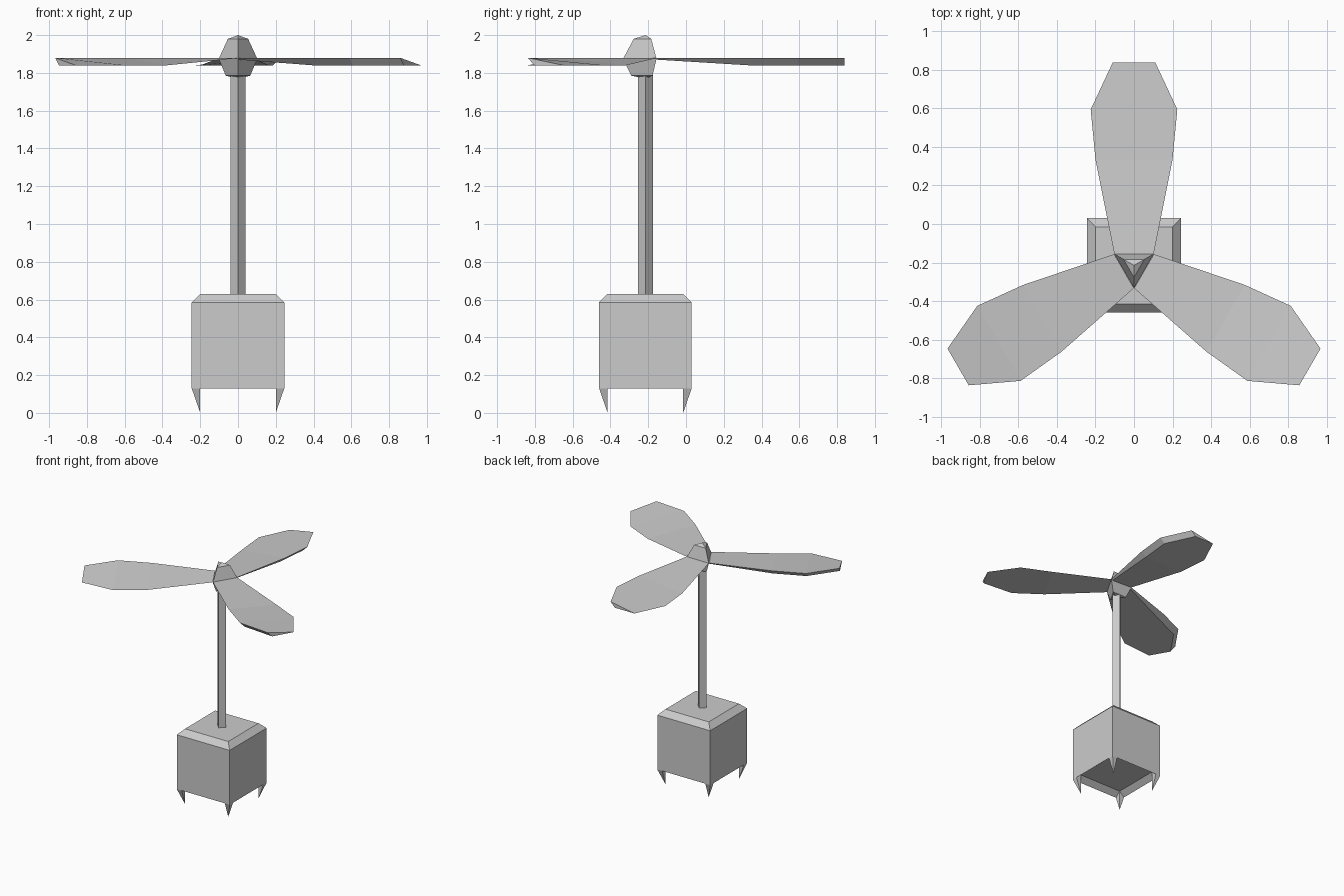
import bpy
import bmesh
from math import sin, cos, pi, radians
from mathutils import Matrix, Vector

if "Cube" in bpy.data.objects:
    bpy.data.objects.remove(bpy.data.objects["Cube"], do_unlink=True)

CENTRE = Vector((0, -0.215, 0))

grey = bpy.data.materials.new("plain grey")
grey.use_nodes = True
grey.diffuse_color = (0.6, 0.6, 0.6, 1)
grey.node_tree.nodes["Principled BSDF"].inputs["Base Color"].default_value = grey.diffuse_color


def finish(name, bm, turn=0):
    """Turn the mesh into a grey object standing on the shared axis."""
    bmesh.ops.recalc_face_normals(bm, faces=bm.faces)
    bm.transform(Matrix.Translation(CENTRE) @ Matrix.Rotation(turn, 4, "Z"))
    mesh = bpy.data.meshes.new(name)
    bm.to_mesh(mesh)
    bm.free()
    mesh.materials.append(grey)
    obj = bpy.data.objects.new(name, mesh)
    bpy.context.collection.objects.link(obj)
    return obj


def loft(bm, rings, cap_start=True, cap_end=True):
    """Skin matching rings of points; a single-point ring makes a tip."""
    rows = [[bm.verts.new(p) for p in ring] for ring in rings]
    for a, b in zip(rows, rows[1:]):
        n = max(len(a), len(b))
        for i in range(n):
            j = (i + 1) % n
            quad = [a[i % len(a)], a[j % len(a)], b[j % len(b)], b[i % len(b)]]
            bm.faces.new(list(dict.fromkeys(quad)))
    for row, cap in ((rows[0], cap_start), (rows[-1], cap_end)):
        if cap and len(row) > 2:
            bm.faces.new(row)


def ring(sides, radius, z, start):
    if radius == 0:
        return [(0, 0, z)]
    angles = [start + 2 * pi * i / sides for i in range(sides)]
    return [(radius * cos(a), radius * sin(a), z) for a in angles]


def lathe(name, sides, profile, start):
    bm = bmesh.new()
    loft(bm, [ring(sides, r, z, start) for r, z in profile])
    return finish(name, bm)


# Box with bevelled top and a shallow recess underneath
root2 = 2 ** 0.5
lathe("base_box", 4,
      [(0.2 * root2, 0.17), (0.245 * root2, 0.13),
       (0.245 * root2, 0.585), (0.2 * root2, 0.63)], pi / 4)

# Pointed feet under the four corners
for i, place in enumerate(("front_left", "back_left", "back_right", "front_right")):
    bm = bmesh.new()
    top = [(0.245, -0.245, 0.13), (0.245, -0.2, 0.13),
           (0.2, -0.2, 0.17), (0.2, -0.245, 0.13)]
    loft(bm, [top, [(0.2, -0.2, 0)]])
    finish("foot_" + place, bm, i * pi / 2)

# Four-sided pole
lathe("pole", 4, [(0.04, 0.62), (0.04, 1.79)], 0)

# Three-sided hub with shallow tips
lathe("hub", 3, [(0, 1.77), (0.075, 1.785), (0.118, 1.875), (0.062, 1.98), (0, 2)], -pi / 2)

# Tilted blades: distance out, half width, low edge height, undercut
stations = [(0.06, 0.102, 1.878, 0.01), (0.55, 0.2, 1.84, 0.04),
            (0.81, 0.225, 1.84, 0.04), (1.055, 0.11, 1.84, 0.04)]
for i, place in enumerate(("back", "right", "left")):
    bm = bmesh.new()
    loft(bm, [[(-w, y, low), (w, y, 1.88), (w - cut, y, min(low, 1.87))]
              for y, w, low, cut in stations])
    finish("blade_" + place, bm, radians(120 * i))
